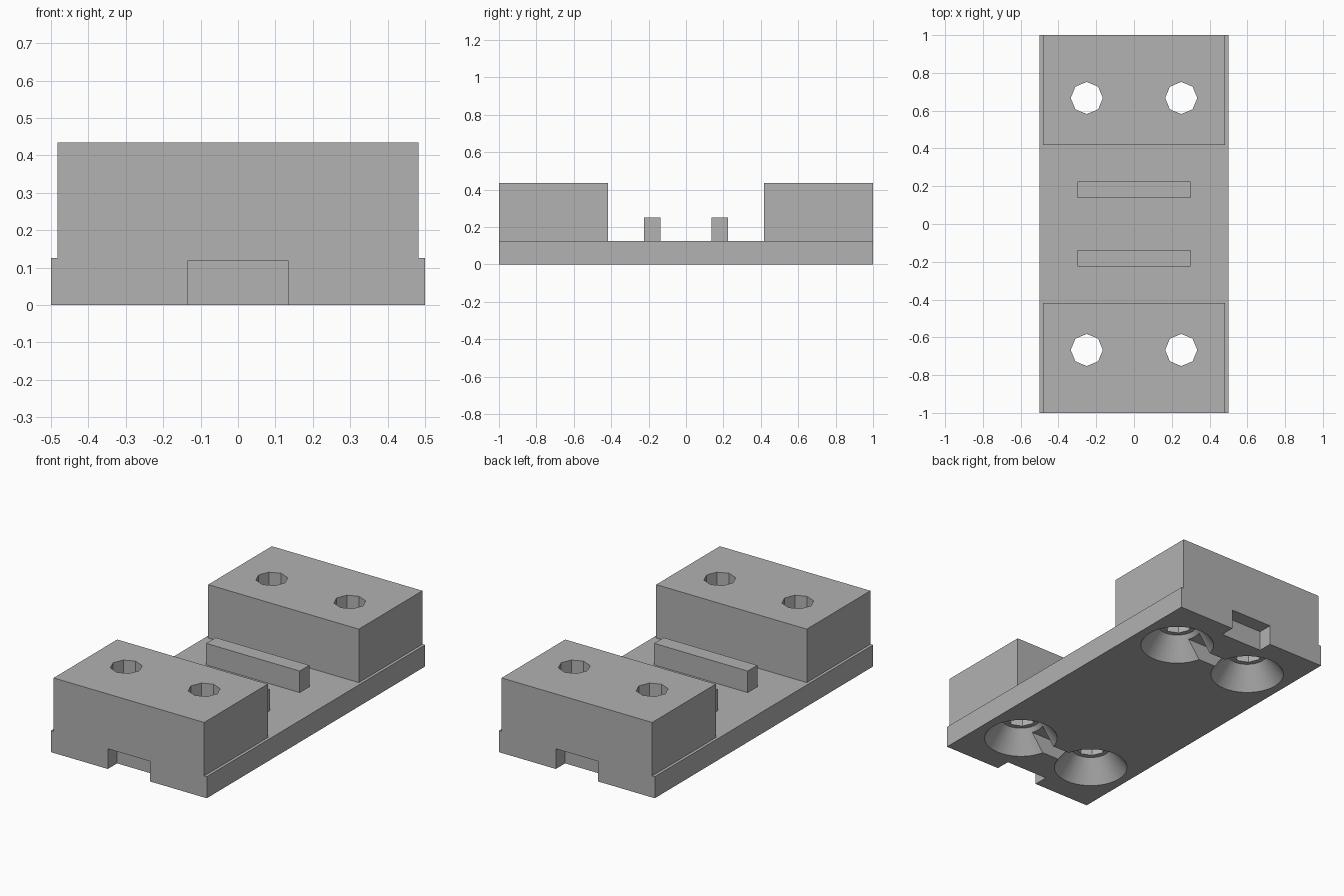
import bpy
import math

default = bpy.data.objects.get("Cube")
if default:
    bpy.data.objects.remove(default, do_unlink=True)

grey = bpy.data.materials.new("plain grey")
grey.use_nodes = True
colour = (0.445, 0.445, 0.445, 1)
grey.diffuse_color = colour
grey.node_tree.nodes["Principled BSDF"].inputs["Base Color"].default_value = colour


def box(name, low, high):
    """Box between two opposite corners."""
    centre = [(a + b) / 2 for a, b in zip(low, high)]
    bpy.ops.mesh.primitive_cube_add(size=1, location=centre)
    obj = bpy.context.object
    obj.name = name
    obj.scale = [b - a for a, b in zip(low, high)]
    bpy.ops.object.transform_apply(location=True, rotation=True, scale=True)
    obj.data.materials.append(grey)
    return obj


def cone(name, x, y, z0, z1, r0, r1, sides):
    """Upright frustum or prism, with a corner on the x axis."""
    bpy.ops.mesh.primitive_cone_add(vertices=sides, radius1=r0, radius2=r1,
                                    depth=z1 - z0, location=(x, y, (z0 + z1) / 2))
    obj = bpy.context.object
    obj.name = name
    bpy.ops.object.transform_apply(location=True, rotation=True, scale=True)
    obj.data.materials.append(grey)
    return obj


def combine(body, tool, operation):
    """Apply a boolean to the body and discard the tool."""
    mod = body.modifiers.new(operation, 'BOOLEAN')
    mod.operation = operation
    mod.solver = 'EXACT'
    mod.object = tool
    bpy.context.view_layer.objects.active = body
    bpy.ops.object.modifier_apply(modifier=mod.name)
    bpy.data.objects.remove(tool, do_unlink=True)


BASE_TOP = 0.125
body = box("mounting_base", (-0.5, -1, 0), (0.5, 1, BASE_TOP))

for side in (-1, 1):
    # Raised end block and low rib
    ys = sorted((side * 0.417, side * 1))
    combine(body, box("end_block", (-0.483, ys[0], 0.06), (0.483, ys[1], 0.435)), 'UNION')
    ys = sorted((side * 0.137, side * 0.225))
    combine(body, box("rib", (-0.3, ys[0], 0.06), (0.3, ys[1], 0.25)), 'UNION')

for side in (-1, 1):
    # Notch in the end wall
    ys = sorted((side * 0.915, side * 1.1))
    combine(body, box("notch_cutter", (-0.135, ys[0], -0.1), (0.135, ys[1], 0.117)), 'DIFFERENCE')
    y = side * 0.667
    # Countersunk screw holes
    for x in (-0.25, 0.25):
        combine(body, cone("countersink_cutter", x, y, -0.025, BASE_TOP, 0.218, 0.108, 40), 'DIFFERENCE')
        combine(body, cone("hole_cutter", x, y, 0.05, 0.6, 0.085, 0.085, 8), 'DIFFERENCE')
    # Slot joining the two countersinks
    combine(body, box("slot_cutter", (-0.25, y - 0.045, -0.1), (0.25, y + 0.045, 0.1)), 'DIFFERENCE')

bpy.ops.object.select_all(action='DESELECT')
body.select_set(True)
bpy.context.view_layer.objects.active = body
bpy.ops.object.shade_smooth_by_angle(angle=math.radians(25))
